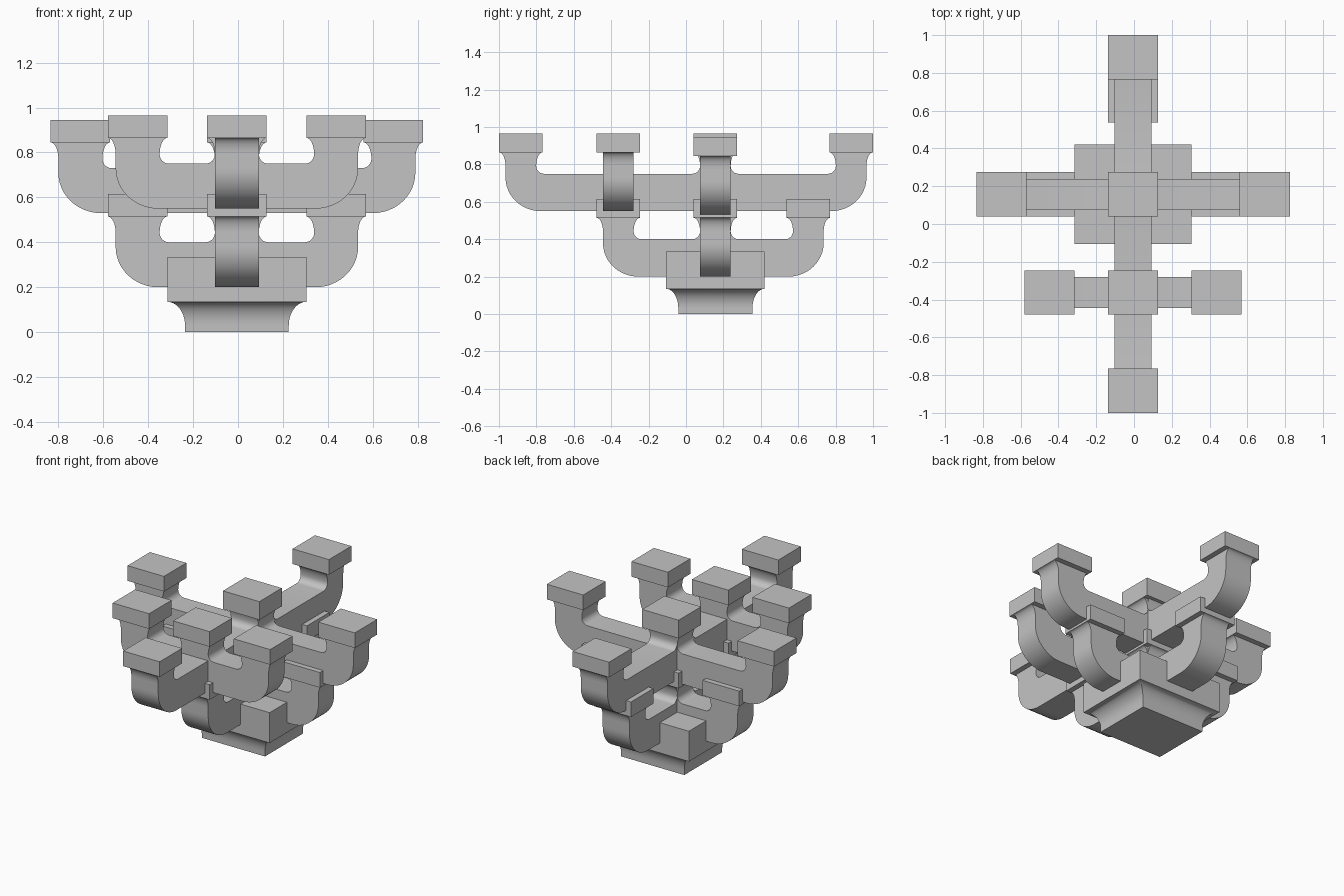
import bpy
import bmesh
from math import sin, cos, radians

if "Cube" in bpy.data.objects:
    bpy.data.objects.remove(bpy.data.objects["Cube"])

grey = bpy.data.materials.new("stone_grey")
grey.use_nodes = True
colour = (0.55, 0.55, 0.55, 1)
grey.diffuse_color = colour
grey.node_tree.nodes["Principled BSDF"].inputs["Base Color"].default_value = colour

CX, CY, FRONT_Y = -0.005, 0.157, -0.362   # axes of the bracket stacks
HALF_X, HALF_Y = 0.133, 0.117             # half size of a bearing block
DEPTH, NECK, CAP = 0.2, 0.115, 0.1        # heights of beam, neck, block
LIP, FILLET = 0.035, 0.042                # neck flare and inner fillet


def finish(name, bm):
    bmesh.ops.recalc_face_normals(bm, faces=bm.faces)
    mesh = bpy.data.meshes.new(name)
    bm.to_mesh(mesh)
    bm.free()
    obj = bpy.data.objects.new(name, mesh)
    bpy.context.collection.objects.link(obj)
    mesh.materials.append(grey)
    bpy.ops.object.select_all(action="DESELECT")
    obj.select_set(True)
    bpy.context.view_layer.objects.active = obj
    bpy.ops.object.shade_smooth_by_angle(angle=radians(32))
    return obj


def arc(u, z, ru, rz, start, end, steps=8):
    angles = [radians(start + (end - start) * i / steps) for i in range(steps + 1)]
    return [(u + ru * cos(a), z + rz * sin(a)) for a in angles]


def block(name, x, y, z0, z1):
    bm = bmesh.new()
    bmesh.ops.create_cube(bm, size=1)
    for v in bm.verts:
        v.co.x = x + v.co.x * 2 * HALF_X
        v.co.y = y + v.co.y * 2 * HALF_Y
        v.co.z = z0 if v.co.z < 0 else z1
    return finish(name, bm)


def arm(name, axis, across, z, necks):
    """Beam with rounded lower ends and a flared neck at each position."""
    half = (HALF_X if axis == "x" else HALF_Y) - LIP
    thick = (HALF_Y if axis == "x" else HALF_X) - LIP
    low, high, top = necks[0] - half, necks[-1] + half, z + DEPTH
    shoulder = top + FILLET
    rise = NECK - FILLET
    pts = arc(low + 0.19, z + 0.18, 0.19, 0.18, 180, 270, 12)
    pts += arc(high - 0.19, z + 0.18, 0.19, 0.18, 270, 360, 12)
    for c in reversed(necks):
        if c != necks[-1]:
            pts += arc(c + half + FILLET, shoulder, FILLET, FILLET, 270, 180)[:-1]
        pts += arc(c + half + LIP, shoulder, LIP, rise, 180, 90)
        pts += arc(c - half - LIP, shoulder, LIP, rise, 90, 0)
        if c != necks[0]:
            pts += arc(c - half - FILLET, shoulder, FILLET, FILLET, 0, -90)[1:]
    bm = bmesh.new()
    sides = []
    for s in (across - thick, across + thick):
        sides.append([bm.verts.new((u, s, h) if axis == "x" else (s, u, h)) for u, h in pts])
        bm.faces.new(sides[-1])
    for i in range(len(pts)):
        bm.faces.new((sides[0][i - 1], sides[0][i], sides[1][i], sides[1][i - 1]))
    return finish(name, bm)


# Base block: concave foot rising into a square block
bm = bmesh.new()
rings = []
profile = [(0, 0)] + [(1 + u, h) for u, h in arc(0, 0.03, 1, 0.105, 180, 90, 10)] + [(1, 0.335)]
for t, h in profile:
    hx, hy = 0.231 + 0.079 * t, 0.198 + 0.065 * t
    rings.append([bm.verts.new((CX + sx * hx, CY + sy * hy, h))
                  for sx, sy in ((-1, -1), (1, -1), (1, 1), (-1, 1))])
for a, b in zip(rings, rings[1:]):
    for i in range(4):
        bm.faces.new((a[i - 1], a[i], b[i], b[i - 1]))
bm.faces.new(rings[0])
bm.faces.new(rings[-1])
finish("base_block", bm)

# Bracket arms: two crossing below, three above
short_x = [CX - 0.442, CX, CX + 0.442]
long_x = [CX - 0.697, CX, CX + 0.697]
short_y = [FRONT_Y, CY, 0.654]
long_y = [-0.883, CY, 0.883]
LOWER, UPPER, RECESSED = 0.2, 0.55, 0.53
arm("lower_cross_arm", "x", CY, LOWER, short_x)
arm("lower_long_arm", "y", CX, LOWER, short_y)
arm("upper_cross_arm", "x", CY, RECESSED, long_x)
arm("upper_front_arm", "x", FRONT_Y, UPPER, short_x)
arm("upper_long_arm", "y", CX, UPPER, long_y)


# Bearing blocks on the necks
def seats(name, spots, z):
    bottom = z + DEPTH + NECK
    for i, (x, y) in enumerate(spots, 1):
        block(f"{name}_{i}", x, y, bottom, bottom + CAP)


seats("lower_block", [(x, CY) for x in short_x] + [(CX, short_y[0]), (CX, short_y[2])], LOWER)
seats("upper_front_block", [(x, FRONT_Y) for x in short_x], UPPER)
seats("upper_end_block", [(CX, long_y[0]), (CX, long_y[2])], UPPER)
seats("upper_side_block", [(long_x[0], CY), (long_x[2], CY)], RECESSED)
block("upper_centre_block", CX, CY, RECESSED + DEPTH + NECK, UPPER + DEPTH + NECK + CAP)
